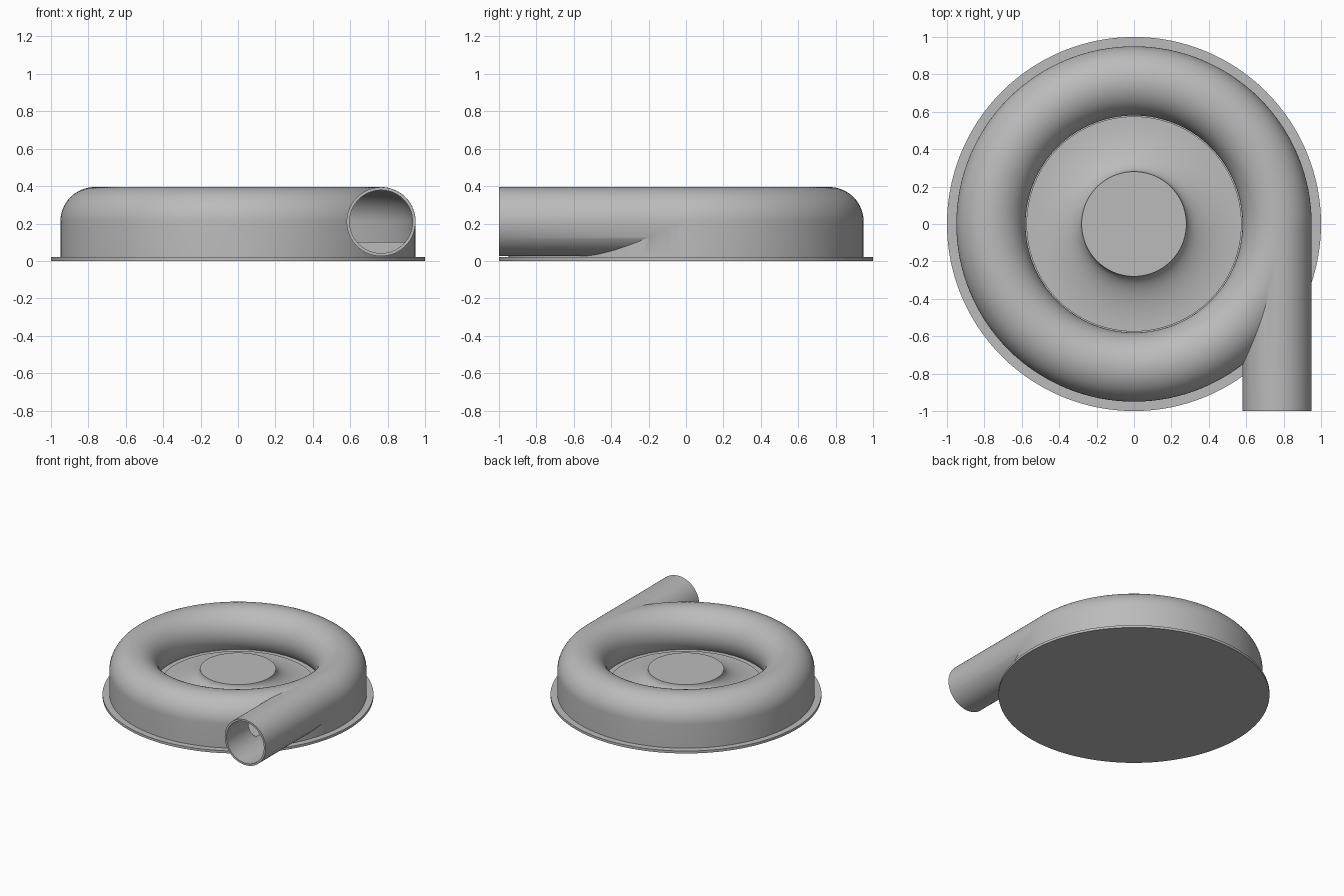
import bpy, bmesh, math
from mathutils import Matrix, Vector

old = bpy.data.objects.get("Cube")
if old:
    bpy.data.objects.remove(old, do_unlink=True)

grey = bpy.data.materials.new("cast_grey")
grey.use_nodes = True
colour = (0.5, 0.5, 0.5, 1)
grey.diffuse_color = colour
grey.node_tree.nodes["Principled BSDF"].inputs["Base Color"].default_value = colour

RING_R, RING_Z, TUBE, BORE = 0.765, 0.21, 0.185, 0.169
FLOOR = 0.1


def make_object(name, bm):
    bmesh.ops.recalc_face_normals(bm, faces=bm.faces)
    mesh = bpy.data.meshes.new(name)
    bm.to_mesh(mesh)
    bm.free()
    mesh.materials.append(grey)
    obj = bpy.data.objects.new(name, mesh)
    bpy.context.collection.objects.link(obj)
    return obj


def lathe(name, profile, closed=False, steps=128):
    """Turn an (r, z) profile round the z axis."""
    bm = bmesh.new()
    verts = [bm.verts.new((r, 0, z)) for r, z in profile]
    edges = [bm.edges.new(pair) for pair in zip(verts, verts[1:])]
    if closed:
        edges.append(bm.edges.new((verts[-1], verts[0])))
    bmesh.ops.spin(bm, geom=verts + edges, cent=(0, 0, 0), axis=(0, 0, 1),
                   angle=math.tau, steps=steps)
    bmesh.ops.remove_doubles(bm, verts=bm.verts, dist=1e-5)
    return make_object(name, bm)


def pipe(name, radius, y0, y1):
    bm = bmesh.new()
    bmesh.ops.create_cone(bm, cap_ends=True, segments=96, radius1=radius,
                          radius2=radius, depth=y1 - y0)
    bm.transform(Matrix.Translation(Vector((RING_R, (y0 + y1) / 2, RING_Z)))
                 @ Matrix.Rotation(math.pi / 2, 4, 'X'))
    return make_object(name, bm)


def combine(target, tool, operation):
    mod = target.modifiers.new(operation.lower(), 'BOOLEAN')
    mod.object, mod.operation, mod.solver = tool, operation, 'EXACT'
    bpy.context.view_layer.objects.active = target
    bpy.ops.object.modifier_apply(modifier=mod.name)
    bpy.data.objects.remove(tool, do_unlink=True)


def ring_arc(radius, bottom, steps=40):
    """Tube section from the outer side, over the top, in to the given height."""
    end = math.pi + math.asin((RING_Z - bottom) / radius)
    return [(RING_R + radius * math.cos(end * i / steps),
             RING_Z + radius * math.sin(end * i / steps)) for i in range(steps + 1)]


# Casing: flange, straight wall, rounded ring, floor and flared hub
hub_r, disc_r, hub_z = 0.28, 0.575, 0.225
flare = [(disc_r - (disc_r - hub_r) * math.sin(a), hub_z - (hub_z - FLOOR) * math.cos(a))
         for a in (math.pi / 2 * i / 16 for i in range(17))]
casing = lathe("pump_casing",
               [(0, 0), (1, 0), (1, 0.02), (RING_R + TUBE, 0.02)]
               + ring_arc(TUBE, FLOOR - 0.01)
               + [(disc_r, FLOOR - 0.01)] + flare + [(0, hub_z)])

# Outlet pipe, joined tangentially
combine(casing, pipe("outlet_pipe", TUBE - 0.0007, -1, 0), 'UNION')

# Hollow channel inside the ring, and the outlet bore
combine(casing, lathe("channel_cutter",
                      [(RING_R + BORE, FLOOR)] + ring_arc(BORE, FLOOR), closed=True),
        'DIFFERENCE')
combine(casing, pipe("bore_cutter", BORE - 0.0007, -1.1, 0.01), 'DIFFERENCE')

# Smooth shading with crisp edges
bpy.ops.object.select_all(action='DESELECT')
casing.select_set(True)
bpy.context.view_layer.objects.active = casing
bpy.ops.object.shade_smooth_by_angle(angle=math.radians(30))
